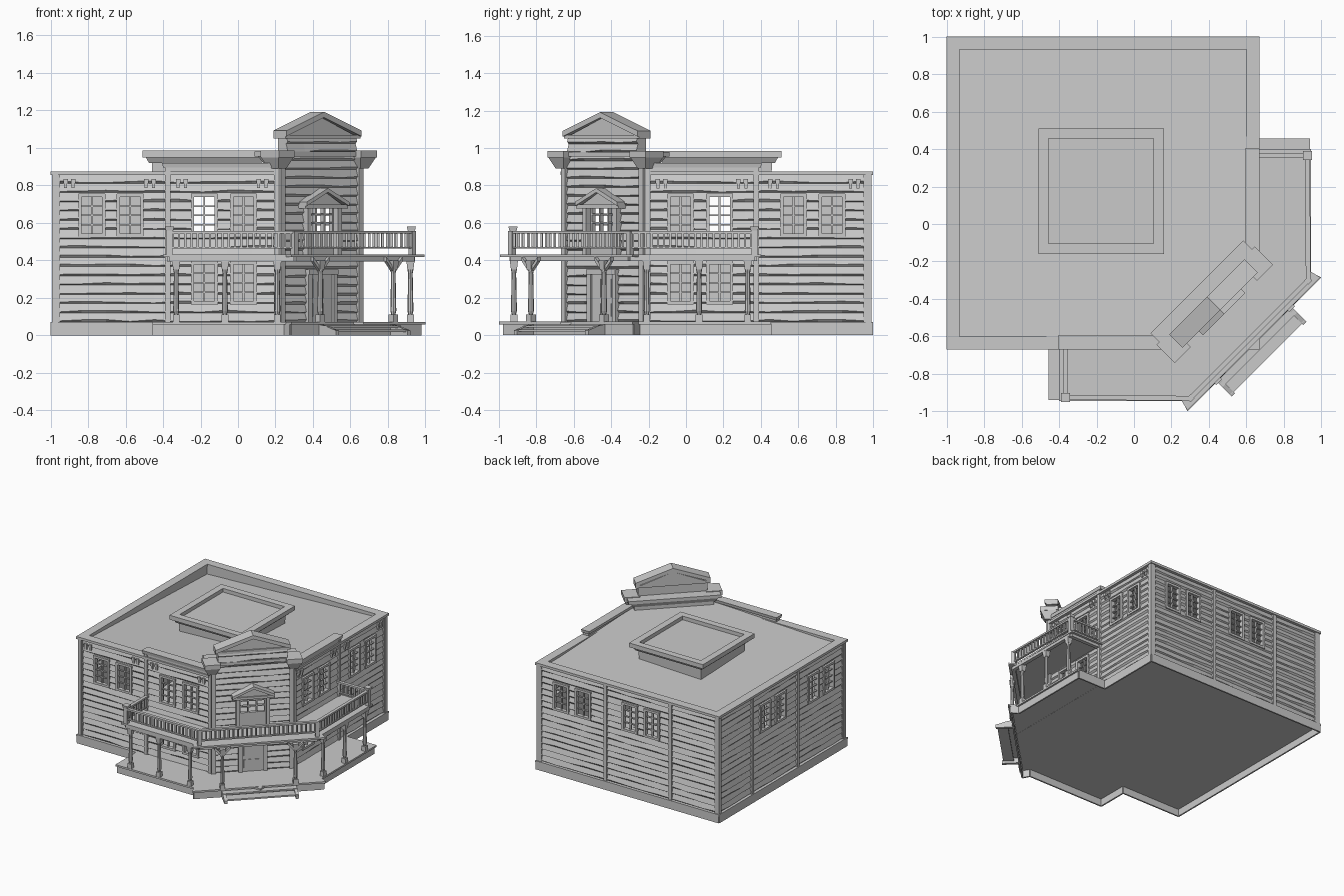
import bpy, bmesh, math, random
from mathutils import Matrix, Vector

random.seed(4)
if "Cube" in bpy.data.objects:
    bpy.data.objects.remove(bpy.data.objects["Cube"])

wood = bpy.data.materials.new("plain grey")
wood.use_nodes = True
grey = (0.59, 0.59, 0.59, 1)
wood.diffuse_color = grey
wood.node_tree.nodes["Principled BSDF"].inputs["Base Color"].default_value = grey

# Wall frames: u runs along the wall, v points outward
R = math.sqrt(0.5)
FRONT = Matrix(((1, 0, 0), (0, -1, 0), (0, 0, 1)))
BACK = Matrix.Identity(3)
DIAG = Matrix(((R, R, 0), (R, -R, 0), (0, 0, 1)))
SWAP = Matrix(((0, -1, 0), (-1, 0, 0), (0, 0, 1)))   # mirror across the corner diagonal


def loft(bm, rings, M):
    rings = [[bm.verts.new(M @ Vector(p)) for p in ring] for ring in rings]
    n = len(rings[0])
    for a, b in zip(rings, rings[1:]):
        for i in range(n):
            bm.faces.new((a[i], a[(i + 1) % n], b[(i + 1) % n], b[i]))
    bm.faces.new(rings[0])
    bm.faces.new(rings[-1])


def box(bm, u0, u1, v0, v1, z0, z1, M=FRONT, grow=0):
    loft(bm, [[(u0 - g, v0 - g, z), (u1 + g, v0 - g, z), (u1 + g, v1 + g, z), (u0 - g, v1 + g, z)]
              for z, g in ((z0, 0), (z1, grow))], M)


def slab(bm, outline, z0, z1, slope=0):
    loft(bm, [[(x, y, z + slope * (x - y)) for x, y in outline] for z in (z0, z1)], BACK)


# Oriented box along a path, used for rails, beams and skirts
def bar(bm, p, q, z0, z1, w):
    p, q = Vector(p), Vector(q)
    d = (q - p).normalized()
    n = Vector((-d.y, d.x)) * w / 2
    slab(bm, [tuple(c) for c in (p - n, q - n, q + n, p + n)], z0, z1)


def prism(bm, pts, v0, v1, M):
    loft(bm, [[(u, v, z) for u, z in pts] for v in (v0, v1)], M)


def part(name, build, mirror=True):
    bm = bmesh.new()
    build(bm)
    if mirror:
        copy = bmesh.ops.duplicate(bm, geom=bm.verts[:] + bm.edges[:] + bm.faces[:])["geom"]
        for v in copy:
            if isinstance(v, bmesh.types.BMVert):
                v.co = SWAP @ v.co
    bm.normal_update()
    bmesh.ops.recalc_face_normals(bm, faces=bm.faces[:])
    mesh = bpy.data.meshes.new(name)
    bm.to_mesh(mesh)
    bm.free()
    mesh.materials.append(wood)
    obj = bpy.data.objects.new(name, mesh)
    bpy.context.scene.collection.objects.link(obj)
    return obj


# Lapped board wall with slightly uneven lips
def siding(bm, u0, u1, v, z0, z1, M):
    rows = round((z1 - z0) / 0.049)
    h = (z1 - z0) / rows
    steps = max(3, int((u1 - u0) / 0.13))
    rings = []
    for i in range(steps + 1):
        u = u0 + (u1 - u0) * i / steps
        ring = [(u, v - 0.025, z0)]
        for r in range(rows):
            z = z0 + r * h
            ring += [(u, v, z), (u, v + 0.012, z + random.uniform(0.004, 0.015))]
        rings.append(ring + [(u, v, z1), (u, v - 0.025, z1)])
    loft(bm, rings, M)


UP, LOW = 0.64, 0.28
front_windows = [(-0.78, UP), (-0.575, UP), (-0.18, UP), (0.03, UP), (-0.18, LOW), (0.03, LOW)]
back_windows = [(c + s, UP) for c in (0.345, -0.28) for s in (-0.1, 0.1)]


def holes(spots, v, M):
    def build(bm):
        for u, z in spots:
            box(bm, u - 0.06, u + 0.06, v - 0.1, v + 0.1, z - 0.105, z + 0.105, M)
    return build


def walled(name, build, cutter_build, mirror=True):
    wall = part(name, build, mirror)
    cutter = part(name + "_cutter", cutter_build, mirror)
    cutter.hide_render = True
    cutter.hide_set(True)
    mod = wall.modifiers.new("openings", 'BOOLEAN')
    mod.object = cutter
    mod.solver = 'EXACT'


walled("street_walls", lambda bm: siding(bm, -0.965, 0.205, 0.645, 0.07, 0.86, FRONT),
       holes(front_windows, 0.645, FRONT))
walled("rear_walls", lambda bm: siding(bm, -0.965, 0.635, 0.975, 0.07, 0.86, BACK),
       holes(back_windows, 0.975, BACK))
walled("corner_wall", lambda bm: siding(bm, -0.3, 0.3, 0.614, 0.07, 0.98, DIAG),
       lambda bm: box(bm, -0.1, 0.1, 0.5, 0.8, 0.44, 0.69, DIAG), False)


# Sash windows
def window(bm, u, z, v, M):
    w, h = 0.07, 0.115
    for s in (-1, 1):
        box(bm, u + s * 0.063 - 0.009, u + s * 0.063 + 0.009, v - 0.015, v + 0.018, z - h, z + h, M)
        box(bm, u - w, u + w, v - 0.015, v + 0.018, z + s * 0.107 - 0.009, z + s * 0.107 + 0.009, M)
    box(bm, u - 0.005, u + 0.005, v - 0.01, v + 0.005, z - h, z + h, M)
    for k in (-1, 0, 1):
        box(bm, u - w, u + w, v - 0.01, v + 0.005, z + k * 0.05 - 0.004, z + k * 0.05 + 0.004, M)


def windows(bm):
    for u, z in front_windows:
        window(bm, u, z, 0.645, FRONT)
    for u, z in back_windows:
        window(bm, u, z, 0.975, BACK)


part("windows", windows)


# Corner boards, battens and eave brackets
def trim(bm):
    for u, top in ((-0.975, 0.86), (-0.375, 0.89), (0.205, 0.89)):
        box(bm, u - 0.014, u + 0.014, 0.62, 0.664, 0.07, top)
    for u in (-0.975, -0.55, 0.04, 0.645):
        box(bm, u - 0.014, u + 0.014, 0.95, 0.993, 0.07, 0.86, BACK)
    for u in (-0.92, -0.88, -0.49, -0.45, -0.32, -0.28, 0.11, 0.15):
        box(bm, u - 0.012, u + 0.012, 0.64, 0.666, 0.81, 0.835)
        box(bm, u - 0.008, u + 0.008, 0.64, 0.662, 0.785, 0.81)


part("trim_boards", trim)


# Parapets with caps
def parapets(bm):
    box(bm, -0.96, 0.2, 0.605, 0.63, 0.77, 0.86)
    box(bm, -1, 0.2, 0.6, 0.67, 0.855, 0.875)
    box(bm, -0.39, 0.2, 0.61, 0.66, 0.875, 0.9)
    box(bm, -0.4, 0.2, 0.6, 0.665, 0.895, 0.92, FRONT, 0.005)
    box(bm, -0.96, 0.63, 0.935, 0.955, 0.77, 0.86, BACK)
    box(bm, -1, 0.67, 0.93, 1.0, 0.855, 0.875, BACK)


part("parapets", parapets)

# Roof deck draining towards the rear corner
part("roof", lambda bm: slab(bm, [(-0.95, 0.95), (0.625, 0.95), (0.625, -0.22), (0.22, -0.625),
                                  (-0.95, -0.625)], 0.842, 0.862, 0.038), False)


# Roof hatch with flared rim
def hatch(bm):
    box(bm, -0.455, 0.105, -0.105, 0.455, 0.8, 0.92, BACK, 0.005)
    box(bm, -0.475, 0.125, -0.125, 0.475, 0.92, 0.955, BACK, 0.02)
    for M in (BACK, SWAP):
        box(bm, -0.51, 0.16, -0.16, -0.105, 0.95, 0.985, M)
        box(bm, -0.51, 0.16, 0.455, 0.51, 0.95, 0.985, M)


part("roof_hatch", hatch, False)


# Corner false front: pilasters, cornice and gable
def gable(bm, w, z, rise, v0, v1, thick):
    prism(bm, [(-w + 0.02, z), (w - 0.02, z), (0, z + rise - thick)], v0, v1 - 0.02, DIAG)
    for s in (-1, 1):
        prism(bm, [(s * w, z), (s * w, z + thick), (0, z + rise), (0, z + rise - thick)], v0, v1, DIAG)
    box(bm, -w, w, v0, v1 - 0.01, z - 0.012, z + 0.008, DIAG)


def corner_top(bm):
    box(bm, -0.3, 0.3, 0.51, 0.6, 0.78, 0.92, DIAG)
    box(bm, -0.31, 0.31, 0.5, 0.6, 0.92, 0.955, DIAG, 0.02)
    box(bm, -0.35, 0.35, 0.475, 0.62, 0.955, 0.98, DIAG)
    box(bm, -0.27, 0.27, 0.6, 0.64, 0.955, 0.98, DIAG)
    for s in (-0.31, 0.31):
        box(bm, s * 0.95 - 0.016, s * 0.95 + 0.016, 0.59, 0.636, 0.07, 0.9, DIAG)
        box(bm, s - 0.03, s + 0.03, 0.57, 0.645, 0.89, 0.95, DIAG, 0.028)
        box(bm, s - 0.06, s + 0.06, 0.54, 0.678, 0.95, 0.985, DIAG)
    siding(bm, -0.262, 0.262, 0.625, 0.975, 1.07, DIAG)
    box(bm, -0.262, 0.262, 0.565, 0.61, 0.975, 1.07, DIAG)
    gable(bm, 0.283, 1.062, 0.13, 0.55, 0.65, 0.03)


part("corner_false_front", corner_top, False)


# Corner doors: street door below, glazed balcony door with pediment above
def doors(bm):
    box(bm, -0.085, 0.085, 0.6, 0.63, 0.07, 0.33, DIAG)
    for s in (-0.095, 0.095):
        box(bm, s - 0.014, s + 0.014, 0.6, 0.642, 0.07, 0.34, DIAG)
        box(bm, s * 1.2 - 0.014, s * 1.2 + 0.014, 0.6, 0.655, 0.43, 0.69, DIAG)
        for z0, z1 in ((0.1, 0.17), (0.2, 0.3)):
            box(bm, s * 0.42 - 0.028, s * 0.42 + 0.028, 0.62, 0.635, z0, z1, DIAG)
    box(bm, -0.11, 0.11, 0.6, 0.648, 0.325, 0.35, DIAG)
    box(bm, -0.1, 0.1, 0.595, 0.622, 0.43, 0.55, DIAG)
    for s in (-0.095, -0.032, 0.032, 0.095):
        box(bm, s - 0.005, s + 0.005, 0.595, 0.622, 0.43, 0.69, DIAG)
    for z in (0.6, 0.645, 0.685):
        box(bm, -0.1, 0.1, 0.595, 0.62, z - 0.004, z + 0.004, DIAG)
    gable(bm, 0.16, 0.69, 0.095, 0.6, 0.68, 0.022)


part("corner_doors", doors, False)


# Ground floor on a thin skirt, porch deck and balcony deck
def skirt(bm):
    path = [(-0.994, 0.994), (-0.994, -0.664), (-0.45, -0.664), (-0.45, -0.92), (0.25, -0.92),
            (0.28, -0.975), (0.6275, -0.6275)]
    for a, b in zip(path, path[1:]):
        bar(bm, a, b, 0, 0.062, 0.012)


def outline(end, front, nose, lip):
    half = [(end, -0.64), (end, -front), (nose - 0.03, -front), (nose, -lip)]
    return half + [(-y, -x) for x, y in reversed(half)] + [(0.2, -0.2)]


def decks(bm):
    slab(bm, outline(-0.455, 0.94, 0.285, 1.0), 0.058, 0.072)
    slab(bm, outline(-0.4, 0.945, 0.285, 0.995), 0.418, 0.432)


part("foundation_skirt", skirt)
part("ground_floor", lambda bm: slab(bm, [(-1, 1), (0.67, 1), (0.67, -0.67), (-1, -0.67)], 0.057, 0.07), False)
part("porch_and_balcony_decks", decks, False)


def railing(bm):
    path = [(-0.365, -0.65), (-0.365, -0.925), (0.3, -0.93), (0.615, -0.615)]
    for a, b in zip(path, path[1:]):
        bar(bm, a, b, 0.462, 0.472, 0.018)
        bar(bm, a, b, 0.542, 0.556, 0.026)
        bar(bm, a, b, 0.395, 0.418, 0.03)
        a, b = Vector(a), Vector(b)
        n = round((b - a).length / 0.034)
        for i in range(n):
            c = a.lerp(b, (i + 0.5) / n)
            box(bm, c.x - 0.006, c.x + 0.006, -c.y - 0.006, -c.y + 0.006, 0.47, 0.545)
    box(bm, -0.381, -0.349, 0.909, 0.941, 0.43, 0.56)
    box(bm, -0.385, -0.345, 0.905, 0.945, 0.56, 0.58, FRONT, 0.004)
    box(bm, -0.46, -0.43, 0.855, 0.885, 0.43, 0.556, DIAG)


part("balcony_railing", railing)


# Porch columns; the pair by the steps carries angled braces
def columns(bm):
    for x, y, M in ((-0.33, 0.92, FRONT), (-0.07, 0.92, FRONT), (0.21, 0.92, FRONT),
                    (-0.276, 0.896, DIAG)):
        box(bm, x - 0.018, x + 0.018, y - 0.018, y + 0.018, 0.07, 0.11, M)
        rings = [[(x + r * math.cos(a * math.pi / 4), y + r * math.sin(a * math.pi / 4), z) for a in range(8)]
                 for z, r in ((0.11, 0.011), (0.13, 0.016), (0.33, 0.012), (0.35, 0.016))]
        loft(bm, rings, M)
        box(bm, x - 0.016, x + 0.016, y - 0.016, y + 0.016, 0.35, 0.4, M, 0.006)
        if M is DIAG:
            for s in (-1, 1):
                prism(bm, [(x, 0.33), (x, 0.355), (x + s * 0.06, 0.418), (x + s * 0.06, 0.395)],
                      y - 0.01, y + 0.01, M)


part("porch_columns", columns)


# Entry steps with side boards
def steps(bm):
    box(bm, -0.28, 0.28, 0.88, 0.95, 0.04, 0.052, DIAG)
    box(bm, -0.28, 0.28, 0.93, 1.01, 0.018, 0.03, DIAG)
    for s in (-0.27, 0.27):
        loft(bm, [[(u, 0.88, 0), (u, 1.02, 0), (u, 1.02, 0.025), (u, 0.94, 0.05), (u, 0.88, 0.06)]
                  for u in (s - 0.012, s + 0.012)], DIAG)


part("entry_steps", steps, False)
